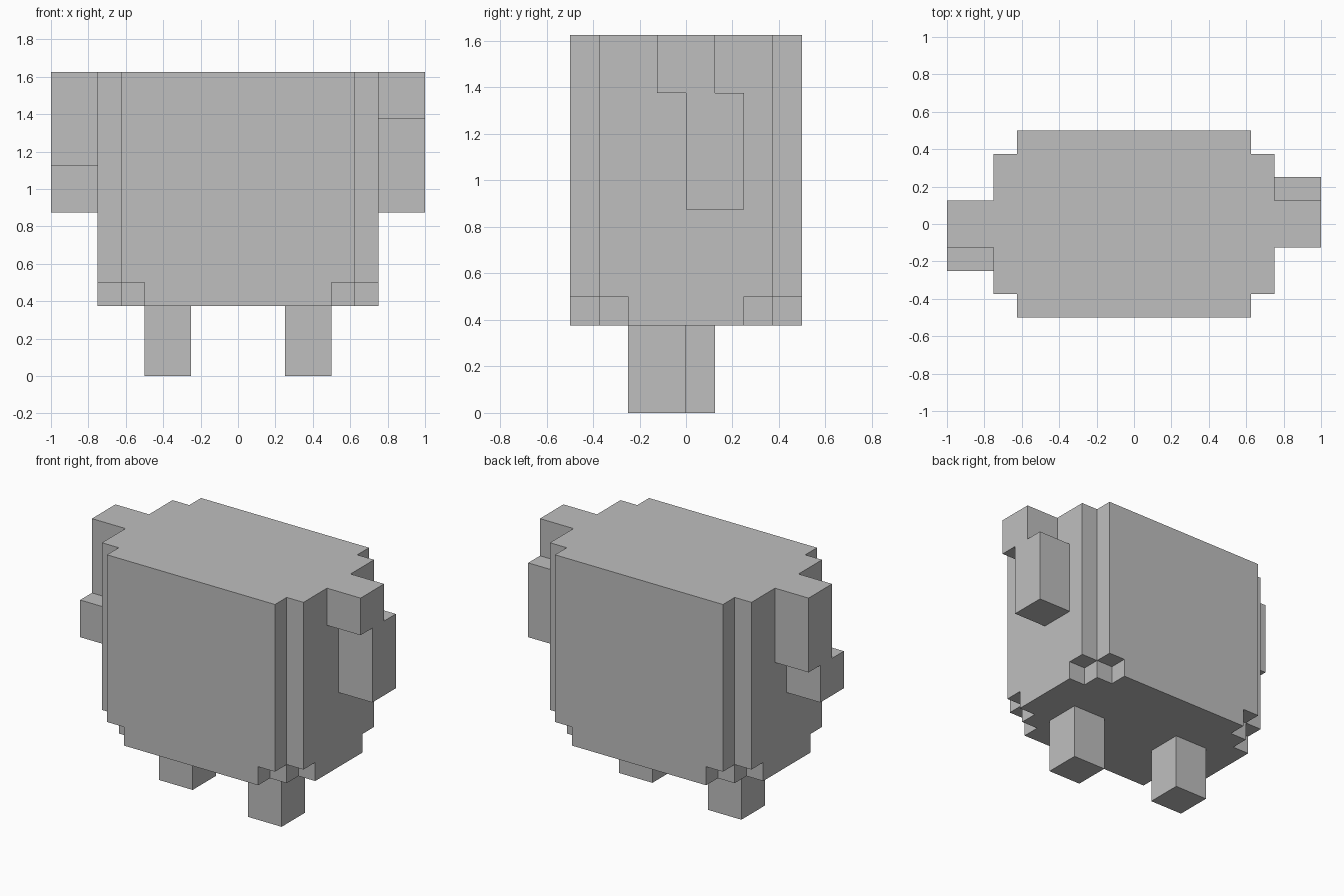
import bpy
import bmesh

cube = bpy.data.objects.get("Cube")
if cube:
    bpy.data.objects.remove(cube, do_unlink=True)

# One plain grey material
grey = bpy.data.materials.new("plain_grey")
grey.use_nodes = True
colour = (0.52, 0.52, 0.52, 1.0)
grey.diffuse_color = colour
grey.node_tree.nodes["Principled BSDF"].inputs["Base Color"].default_value = colour


def prism(name, outline, z0, z1):
    """Extrude a closed, counter-clockwise outline from z0 up to z1."""
    bm = bmesh.new()
    face = bm.faces.new([bm.verts.new((x, y, z0)) for x, y in outline])
    top = bmesh.ops.extrude_face_region(bm, geom=[face], use_keep_orig=True)["geom"]
    verts = [g for g in top if isinstance(g, bmesh.types.BMVert)]
    bmesh.ops.translate(bm, verts=verts, vec=(0, 0, z1 - z0))
    bmesh.ops.recalc_face_normals(bm, faces=bm.faces)
    mesh = bpy.data.meshes.new(name)
    bm.to_mesh(mesh)
    bm.free()
    mesh.materials.append(grey)
    obj = bpy.data.objects.new(name, mesh)
    bpy.context.collection.objects.link(obj)
    return obj


def box(name, x0, x1, y0, y1, z0, z1):
    return prism(name, [(x0, y0), (x1, y0), (x1, y1), (x0, y1)], z0, z1)


def four_corners(corner):
    """Mirror the stepped +x +y corner into a full outline."""
    back = corner[::-1]
    return (corner
            + [(-x, y) for x, y in back]
            + [(-x, -y) for x, y in corner]
            + [(x, -y) for x, y in back])


# Body with a notched upright corner, and a base with one more step
prism("body", four_corners([(0.75, 0.375), (0.625, 0.375), (0.625, 0.5)]), 0.5, 1.625)
prism("body_base", four_corners([(0.75, 0.25), (0.625, 0.25), (0.625, 0.375),
                                 (0.5, 0.375), (0.5, 0.5)]), 0.375, 0.5)

# Left arm swings back, right arm swings forward
box("left_upper_arm", 0.75, 1.0, -0.125, 0.125, 1.375, 1.625)
box("left_forearm", 0.75, 1.0, 0.0, 0.25, 0.875, 1.375)
box("right_upper_arm", -1.0, -0.75, -0.125, 0.125, 1.125, 1.625)
box("right_forearm", -1.0, -0.75, -0.25, 0.0, 0.875, 1.125)

# Legs, the left one a step ahead
box("left_leg", 0.25, 0.5, -0.25, 0.0, 0.0, 0.375)
box("right_leg", -0.5, -0.25, -0.125, 0.125, 0.0, 0.375)
